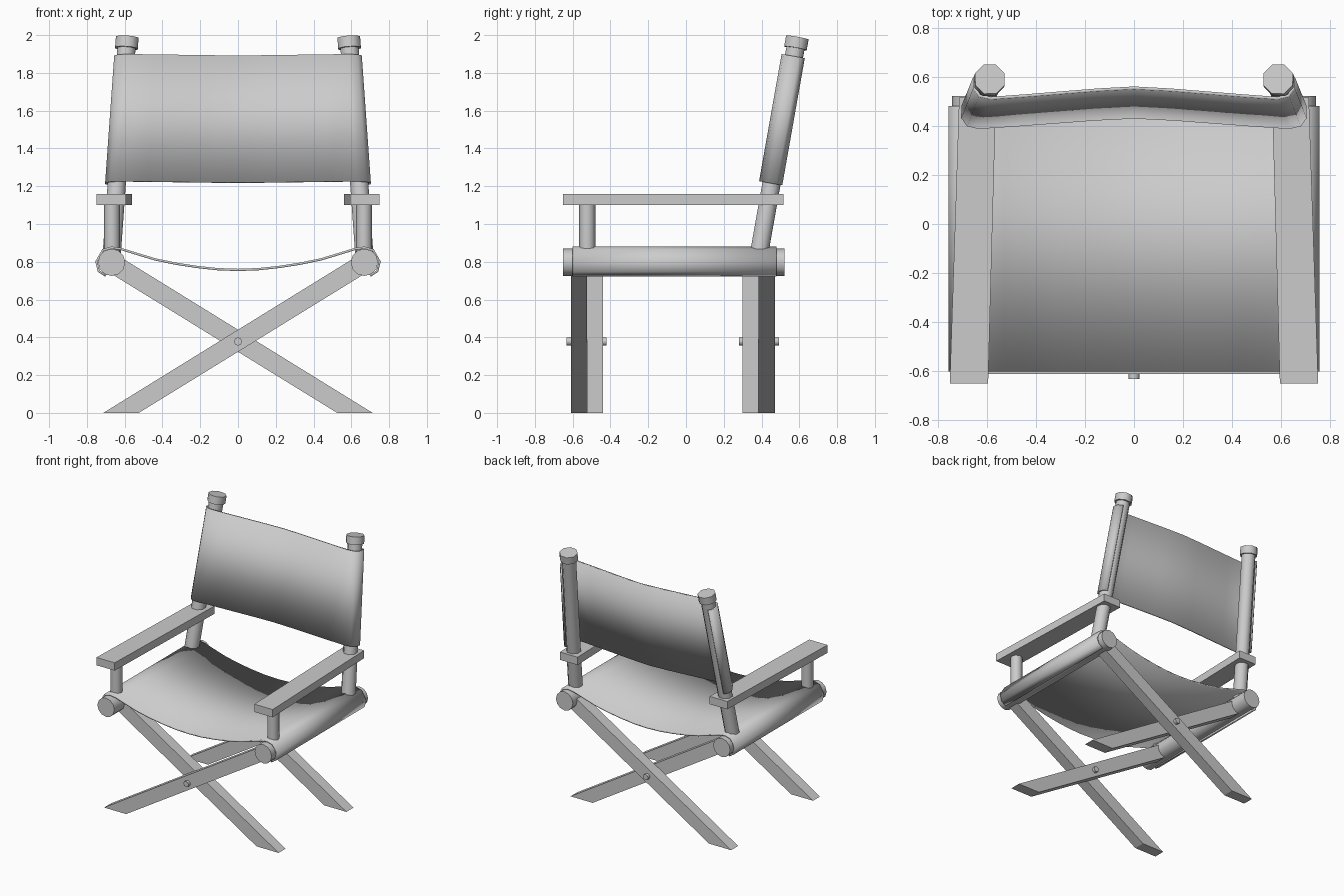
import bpy, bmesh, math
from mathutils import Vector

if "Cube" in bpy.data.objects:
    bpy.data.objects.remove(bpy.data.objects["Cube"])


def make(name, verts, faces, smooth=None):
    me = bpy.data.meshes.new(name)
    me.from_pydata([tuple(v) for v in verts], [], faces)
    bm = bmesh.new()
    bm.from_mesh(me)
    bmesh.ops.recalc_face_normals(bm, faces=bm.faces)
    bm.to_mesh(me)
    bm.free()
    ob = bpy.data.objects.new(name, me)
    bpy.context.collection.objects.link(ob)
    if smooth:
        bpy.ops.object.select_all(action='DESELECT')
        ob.select_set(True)
        bpy.context.view_layer.objects.active = ob
        bpy.ops.object.shade_smooth_by_angle(angle=math.radians(smooth))
    return ob


def rod(name, a, b, r, sides):
    """Cylinder between two points."""
    a, b = Vector(a), Vector(b)
    q = (b - a).to_track_quat('Z', 'Y')
    ring = [q @ Vector((r * math.cos(2 * math.pi * i / sides),
                        r * math.sin(2 * math.pi * i / sides), 0)) for i in range(sides)]
    verts = [a + v for v in ring] + [b + v for v in ring]
    n = sides
    faces = [(i, (i + 1) % n, n + (i + 1) % n, n + i) for i in range(n)]
    faces += [tuple(range(n)), tuple(range(n, 2 * n))]
    return make(name, verts, faces, 50)


def prism(name, outline, offset):
    """Flat outline extruded by an offset vector."""
    n = len(outline)
    verts = [Vector(p) for p in outline]
    verts += [v + Vector(offset) for v in verts]
    faces = [(i, (i + 1) % n, n + (i + 1) % n, n + i) for i in range(n)]
    faces += [tuple(range(n)), tuple(range(n, 2 * n))]
    return make(name, verts, faces)


def cloth(name, edge_a, edge_b):
    """Thin sheet between two matching edge lines."""
    n = len(edge_a)
    ob = make(name, edge_a + edge_b,
              [(i, i + 1, n + i + 1, n + i) for i in range(n - 1)], 50)
    mod = ob.modifiers.new("thickness", 'SOLIDIFY')
    mod.thickness, mod.offset = 0.012, 0
    return ob


def mirrored(half):
    """Profile starting at the centre, completed to both sides."""
    return [(-x, w) for x, w in reversed(half[1:])] + half


def post_at(z):
    """Centre of the leaning back post at height z."""
    t = z - 0.86
    return Vector((0.667 - 0.0714 * t, 0.39 + 0.177 * t, z))


for s, side in ((-1, "left"), (1, "right")):
    flip = lambda p: (s * p[0], p[1], p[2])
    # Seat rails
    rod(side + "_seat_rail", (s * 0.669, -0.65, 0.797), (s * 0.669, 0.522, 0.797), 0.072, 12)
    # Armrests and their front posts
    prism(side + "_armrest", [flip(p) for p in ((0.594, -0.65, 1.10), (0.75, -0.65, 1.10),
          (0.712, 0.515, 1.10), (0.562, 0.515, 1.10))], (0, 0, 0.06))
    rod(side + "_arm_post", (s * 0.667, -0.523, 0.83), (s * 0.667, -0.523, 1.11), 0.043, 8)
    # Leaning back posts with knobs
    rod(side + "_back_post", flip(post_at(0.83)), flip(post_at(1.95)), 0.052, 8)
    rod(side + "_post_knob", flip(post_at(1.93)), flip(post_at(1.987)), 0.065, 8)
    # Crossed legs, one rising to each rail
    for y, end in ((-0.61 if s > 0 else -0.525, "front"), (0.385 if s > 0 else 0.30, "back")):
        prism(f"{end}_leg_to_{side}", [(s * x, y, z) for x, z in
              ((-0.713, 0), (-0.525, 0), (0.696, 0.752), (0.644, 0.838))], (0, 0.085, 0))

# Pivot pins
for end, y in (("front", -0.632), ("back", 0.28)):
    rod(end + "_pivot_pin", (0, y, 0.378), (0, y + 0.212, 0.378), 0.022, 8)

# Sagging seat cloth wrapped over the rails
seat = mirrored([(0, 0.757), (0.11, 0.761), (0.22, 0.773), (0.33, 0.79), (0.44, 0.813),
                 (0.53, 0.84), (0.62, 0.868), (0.67, 0.875), (0.715, 0.862),
                 (0.75, 0.80), (0.737, 0.75), (0.70, 0.727)])
cloth("seat", [(x, -0.60, z) for x, z in seat], [(x, 0.48, z) for x, z in seat])


# Back cloth, curved backwards in the middle and wrapped round the posts
def back_edge(z):
    c = post_at(z)
    half = [(0, -0.018), (c.x * 0.25, -0.026), (c.x * 0.5, -0.038), (c.x * 0.75, -0.05),
            (c.x - 0.01, -0.06), (c.x + 0.035, -0.05), (c.x + 0.056, -0.02),
            (c.x + 0.056, 0.024), (c.x + 0.03, 0.053)]
    return [(x, c.y + n, z - 0.177 * n) for x, n in mirrored(half)]


cloth("backrest", back_edge(1.215), back_edge(1.888))
